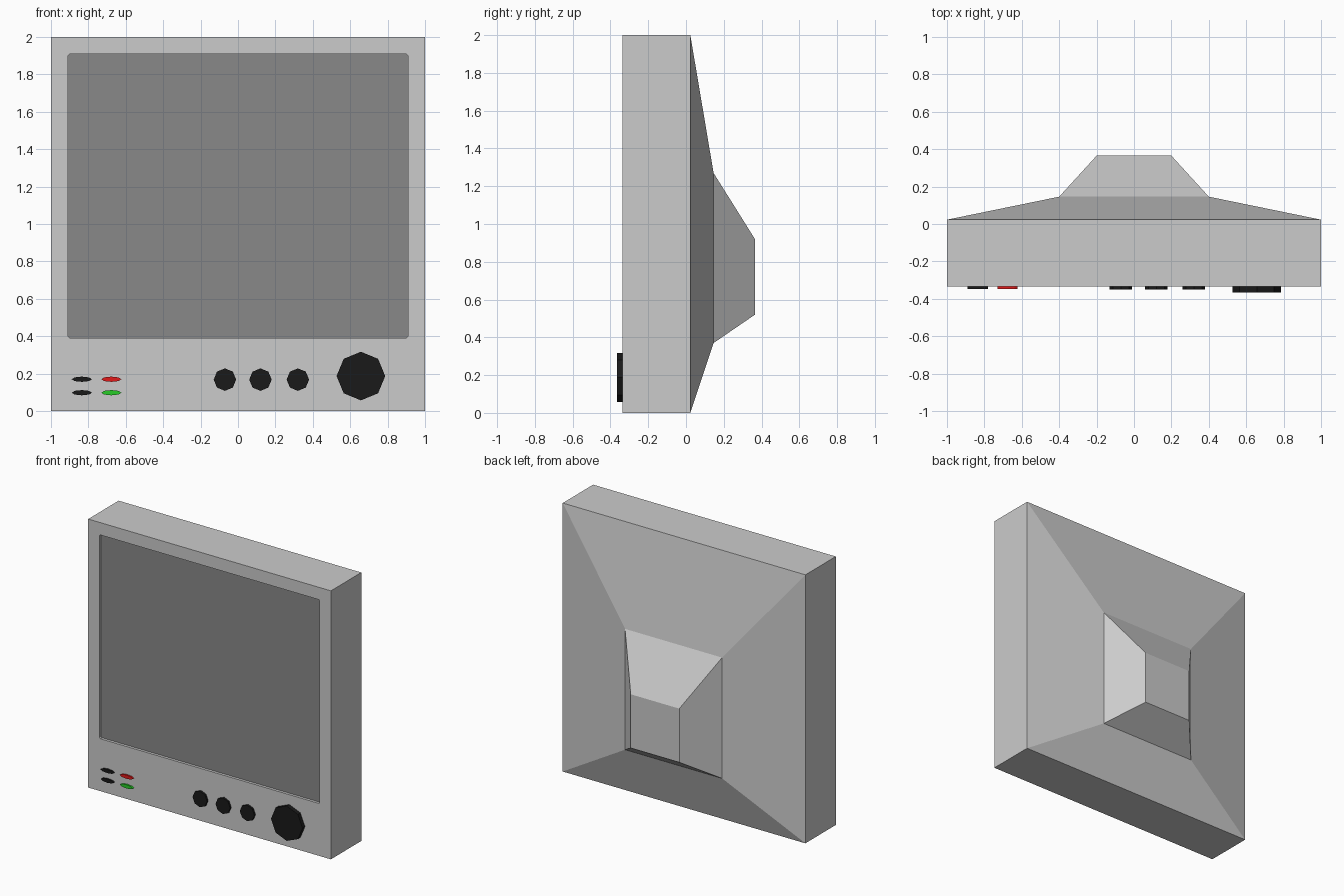
import bpy, bmesh
from math import radians
from mathutils import Matrix

if "Cube" in bpy.data.objects:
    bpy.data.objects.remove(bpy.data.objects["Cube"])

FRONT = -0.335


def material(name, rgb):
    m = bpy.data.materials.new(name)
    m.diffuse_color = (*rgb, 1)
    m.use_nodes = True
    m.node_tree.nodes["Principled BSDF"].inputs["Base Color"].default_value = m.diffuse_color
    return m


def add_object(name, bm, mat=None):
    mesh = bpy.data.meshes.new(name)
    bm.to_mesh(mesh)
    bm.free()
    obj = bpy.data.objects.new(name, mesh)
    bpy.context.collection.objects.link(obj)
    if mat:
        mesh.materials.append(mat)
    return obj


black = material("black", (0.01, 0.01, 0.01))
red = material("red", (0.75, 0.01, 0.01))
green = material("green", (0.02, 0.6, 0.02))
dark_grey = material("dark_grey", (0.25, 0.25, 0.25))

# Casing: rectangular rings (y, half width, bottom, top) lofted front to back
sections = [(FRONT, 1.0, 0.0, 2.0), (0.023, 1.0, 0.0, 2.0),
            (0.146, 0.4, 0.37, 1.27), (0.365, 0.2, 0.52, 0.92)]
bm = bmesh.new()
rings = [[bm.verts.new((x, y, z)) for x, z in ((-w, lo), (w, lo), (w, hi), (-w, hi))]
         for y, w, lo, hi in sections]
for a, b in zip(rings, rings[1:]):
    for i in range(4):
        j = (i + 1) % 4
        bm.faces.new((a[i], b[i], b[j], a[j]))
panel = bm.faces.new(rings[0])
bm.faces.new(rings[-1][::-1])
bmesh.ops.recalc_face_normals(bm, faces=bm.faces)

# Screen opening: inset the front panel, lift its lower edge, push it in
bmesh.ops.inset_region(bm, faces=[panel], thickness=0.13)
for v in panel.verts:
    if v.co.z < 1:
        v.co.z = 0.39
bmesh.ops.inset_region(bm, faces=[panel], thickness=0.0, depth=0.0)
for v in panel.verts:
    v.co.y += 0.02
floor = set(panel.verts)
corners = [e for v in floor for e in v.link_edges
           if abs(e.verts[0].co.y - e.verts[1].co.y) > 0.015 and e.other_vert(v) not in floor]
bmesh.ops.bevel(bm, geom=corners, offset=0.008, segments=1, affect='EDGES')

# Screen: its own part, taken from the floor of the opening
glass = [f for f in bm.faces if all(abs(v.co.y - FRONT - 0.02) < 1e-4 for v in f.verts)]
screen = bmesh.new()
for f in glass:
    screen.faces.new([screen.verts.new(v.co) for v in f.verts])
bmesh.ops.delete(bm, geom=glass, context='FACES_ONLY')
add_object("casing", bm)
add_object("screen", screen, dark_grey)


def disc(name, x, z, rx, rz, height, mat):
    """Eight-sided control standing out from the front panel."""
    back, front = FRONT + 0.005, FRONT - height
    b = bmesh.new()
    bmesh.ops.create_cone(b, cap_ends=True, segments=8, radius1=1, radius2=1,
                          depth=back - front,
                          matrix=Matrix.Rotation(radians(90), 4, 'X'))
    bmesh.ops.scale(b, vec=(rx, 1, rz), verts=b.verts)
    bmesh.ops.translate(b, vec=(x, (back + front) / 2, z), verts=b.verts)
    add_object(name, b, mat)


# Control knobs
for i, x in enumerate((-0.07, 0.12, 0.32), 1):
    disc(f"small_knob_{i}", x, 0.168, 0.06, 0.06, 0.015, black)
disc("large_knob", 0.657, 0.187, 0.13, 0.13, 0.03, black)

# Buttons and indicator lights
for name, x, z, mat in (("upper_button", -0.835, 0.17, black),
                        ("lower_button", -0.835, 0.098, black),
                        ("red_light", -0.677, 0.17, red),
                        ("green_light", -0.677, 0.098, green)):
    disc(name, x, z, 0.054, 0.014, 0.012, mat)
